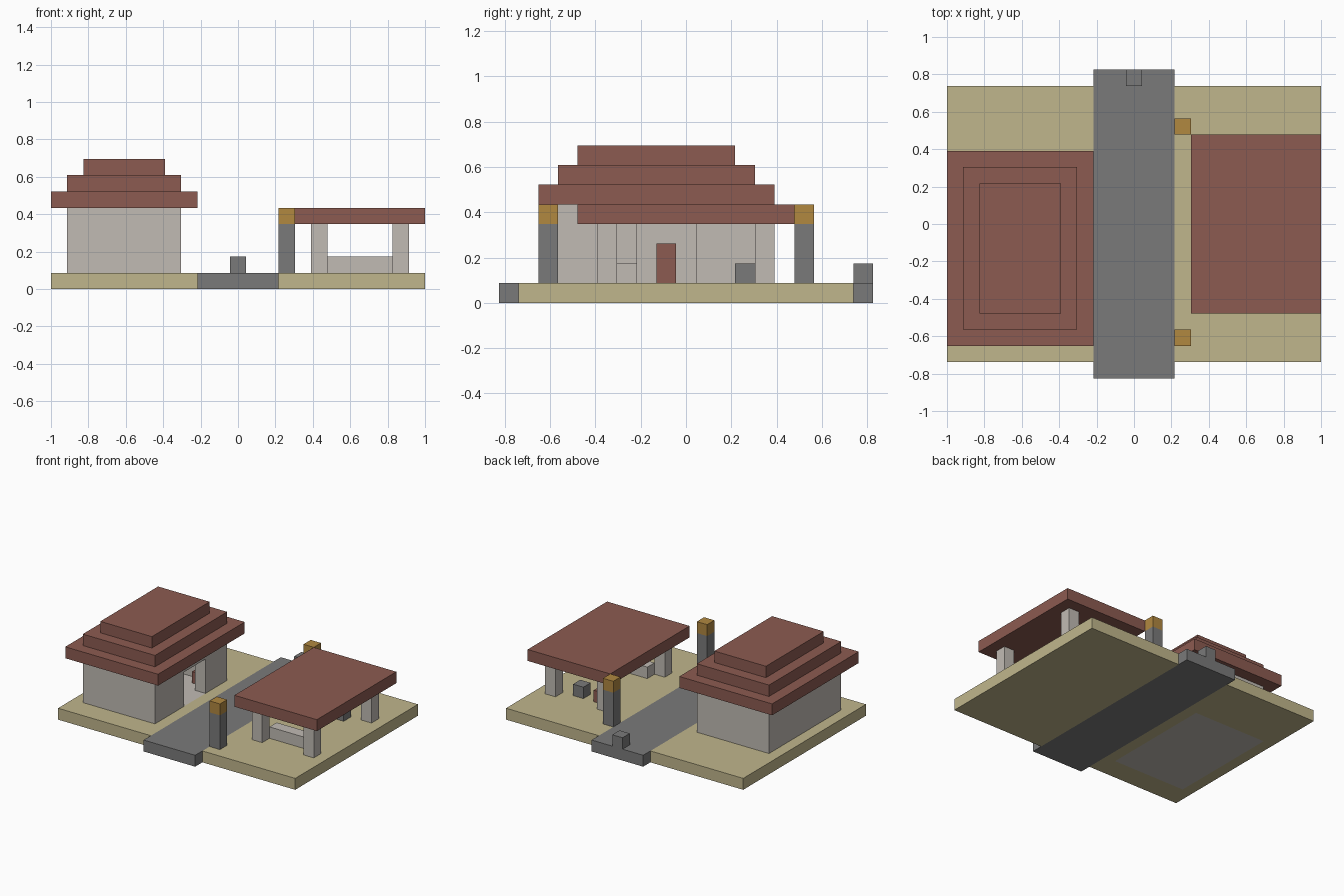
import bpy
import bmesh
from mathutils import Vector

cube = bpy.data.objects.get("Cube")
if cube:
    bpy.data.objects.remove(cube)

# The whole model sits on a block grid, 23 blocks wide and 19 deep
U = 2 / 23
ORIGIN = Vector((11.5, 9.5, 0))


def material(name, hex_code):
    def linear(c):
        return c / 12.92 if c <= 0.04045 else ((c + 0.055) / 1.055) ** 2.4
    rgb = [linear(int(hex_code[i:i + 2], 16) / 255) for i in (0, 2, 4)]
    mat = bpy.data.materials.new(name)
    mat.use_nodes = True
    mat.diffuse_color = (*rgb, 1)
    bsdf = mat.node_tree.nodes["Principled BSDF"]
    bsdf.inputs["Base Color"].default_value = (*rgb, 1)
    bsdf.inputs["Roughness"].default_value = 0.9
    return mat


sand = material("sand", "C0B68C")
tile = material("red_brown_tile", "8C5B51")
stone = material("dark_stone", "7A7A7A")
plaster = material("pale_plaster", "C1BBB4")
gold = material("lantern_gold", "B18840")


def finish(name, bm, mat):
    bmesh.ops.recalc_face_normals(bm, faces=bm.faces)
    mesh = bpy.data.meshes.new(name)
    bm.to_mesh(mesh)
    bm.free()
    mesh.materials.append(mat)
    obj = bpy.data.objects.new(name, mesh)
    bpy.context.collection.objects.link(obj)
    return obj


def grid(x, y, z):
    return (Vector((x, y, z)) - ORIGIN) * U


def prism(name, outline, z, mat):
    """Extrude a plan outline between two heights."""
    bm = bmesh.new()
    face = bm.faces.new([bm.verts.new(grid(x, y, z[0])) for x, y in outline])
    top = bmesh.ops.extrude_face_region(bm, geom=[face], use_keep_orig=True)
    verts = [v for v in top["geom"] if isinstance(v, bmesh.types.BMVert)]
    bmesh.ops.translate(bm, verts=verts, vec=(0, 0, (z[1] - z[0]) * U))
    return finish(name, bm, mat)


def corners(x, y):
    return [(x[0], y[0]), (x[1], y[0]), (x[1], y[1]), (x[0], y[1])]


def box(name, x, y, z, mat):
    return prism(name, corners(x, y), z, mat)


def frame(name, outer, inner, z, mat):
    """A slab with a rectangular hole."""
    bm = bmesh.new()
    loops = [[bm.verts.new(grid(x, y, h)) for x, y in corners(*rect)]
             for rect, h in ((outer, z[0]), (outer, z[1]), (inner, z[1]), (inner, z[0]))]
    for a, b in zip(loops, loops[1:] + loops[:1]):
        for i in range(4):
            j = (i + 1) % 4
            bm.faces.new((a[i], a[j], b[j], b[i]))
    return finish(name, bm, mat)


# Ground and road
house_x, house_y = (1, 8), (3, 13)
frame("house_yard", ((0, 9), (1, 18)), (house_x, house_y), (0, 1), sand)
box("pavilion_yard", (14, 23), (1, 18), (0, 1), sand)
box("road", (9, 14), (0, 19), (0, 1), stone)
box("road_end_block", (11, 12), (18, 19), (1, 2), stone)

# House: floor, walls with a doorway towards the road, stepped roof
box("house_floor", house_x, house_y, (0, 1), plaster)
prism("house_walls", [(8, 7), (8, 3), (1, 3), (1, 13), (8, 13), (8, 10),
                      (7, 10), (7, 12), (2, 12), (2, 4), (7, 4), (7, 7)],
      (1, 5), plaster)
box("door_lintel", (7, 8), (7, 10), (4, 5), plaster)
for i in range(3):
    box(f"house_roof_tier_{i + 1}", (i, 9 - i), (2 + i, 14 - i), (5 + i, 6 + i), tile)
box("house_cabinet", (2, 3), (8, 9), (1, 3), tile)
box("house_stool", (6, 7), (11, 12), (1, 2), tile)

# Open pavilion
for x in (16, 21):
    for y in (5, 13):
        box("pavilion_pillar", (x, x + 1), (y, y + 1), (1, 4), plaster)
box("pavilion_roof", (15, 23), (4, 15), (4, 5), tile)
box("pavilion_bench", (17, 21), (6, 7), (1, 2), plaster)
box("pavilion_stone_block", (19, 20), (12, 13), (1, 2), stone)
box("pavilion_stool", (17, 18), (12, 13), (1, 2), tile)

# Lantern posts beside the road
for y in (2, 15):
    box("lantern_post", (14, 15), (y, y + 1), (1, 4), stone)
    box("lantern_lamp", (14, 15), (y, y + 1), (4, 5), gold)
